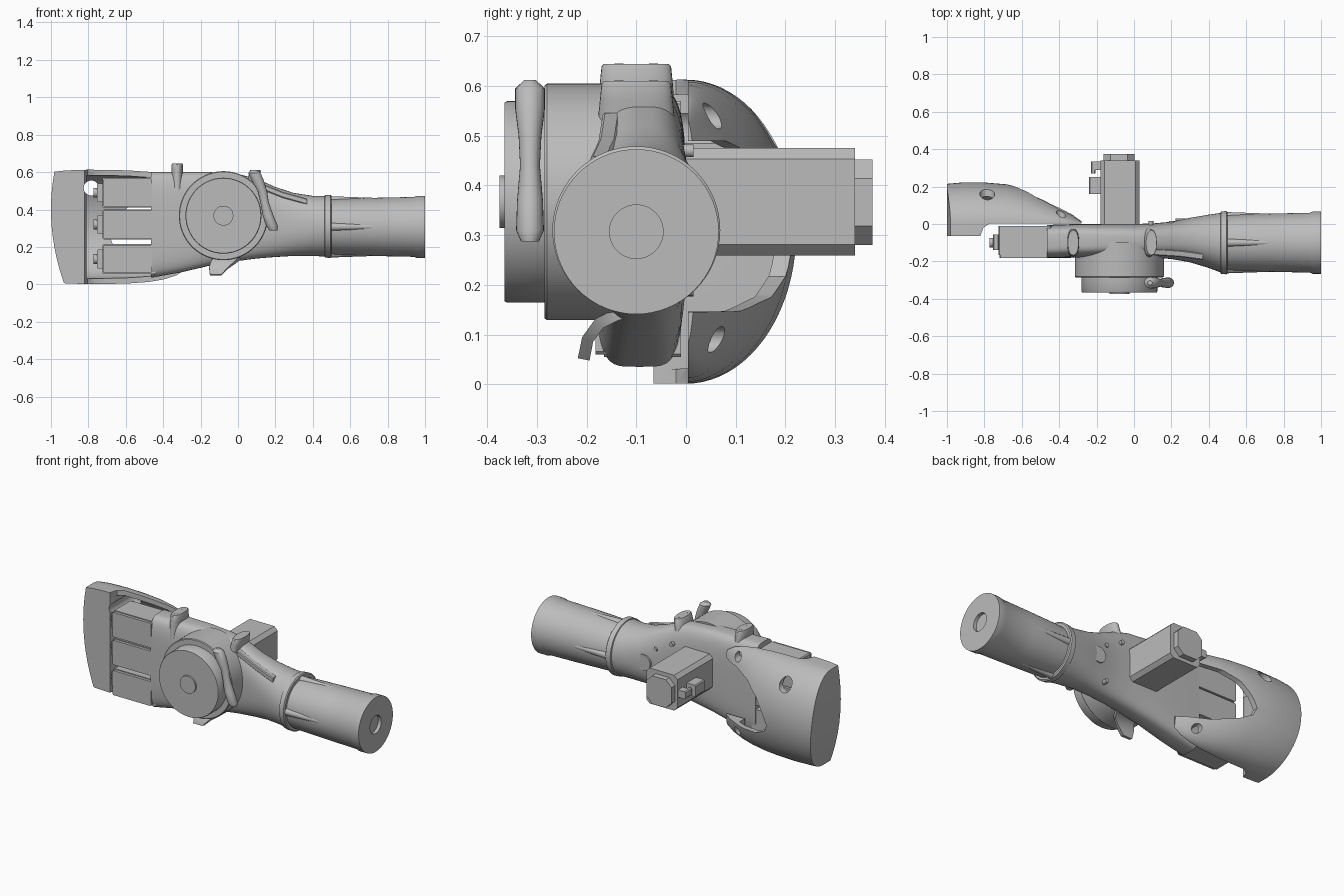
import bpy, bmesh, math
from mathutils import Vector

cube = bpy.data.objects.get("Cube")
if cube:
    bpy.data.objects.remove(cube, do_unlink=True)

grey = bpy.data.materials.new("plain grey")
grey.use_nodes = True
tone = (0.5, 0.5, 0.5, 1)
grey.diffuse_color = tone
grey.node_tree.nodes["Principled BSDF"].inputs["Base Color"].default_value = tone


def ellipse(axis, pos, a, b, ra, rb, power=2, n=48):
    """Superellipse ring across an axis; a and b run over the other two axes in order."""
    pts = []
    for i in range(n):
        t = 2 * math.pi * i / n
        c, s = math.cos(t), math.sin(t)
        p = [a + ra * math.copysign(abs(c) ** (2 / power), c),
             b + rb * math.copysign(abs(s) ** (2 / power), s)]
        p.insert("xyz".index(axis), pos)
        pts.append(p)
    return pts


def chamfered(axis, pos, a, b, ra, rb, cut):
    """Rectangle ring with cut corners."""
    pts = []
    for sa, sb, first in ((1, 1, 0), (-1, 1, 1), (-1, -1, 0), (1, -1, 1)):
        ends = [(ra, rb - cut), (ra - cut, rb)]
        for u, v in (ends[::-1] if first else ends):
            p = [a + sa * u, b + sb * v]
            p.insert("xyz".index(axis), pos)
            pts.append(p)
    return pts


def finish(obj, angle=35):
    bpy.ops.object.select_all(action='DESELECT')
    obj.select_set(True)
    bpy.context.view_layer.objects.active = obj
    bpy.ops.object.shade_smooth_by_angle(angle=math.radians(angle))


def loft(name, rings):
    """Skin a list of rings and cap both ends."""
    bm = bmesh.new()
    rows = [[bm.verts.new(p) for p in r] for r in rings]
    n = len(rows[0])
    for r, s in zip(rows, rows[1:]):
        for i in range(n):
            j = (i + 1) % n
            bm.faces.new((r[i], r[j], s[j], s[i]))
    bm.faces.new(rows[0])
    bm.faces.new(rows[-1])
    bmesh.ops.recalc_face_normals(bm, faces=bm.faces)
    me = bpy.data.meshes.new(name)
    bm.to_mesh(me)
    bm.free()
    me.materials.append(grey)
    obj = bpy.data.objects.new(name, me)
    bpy.context.collection.objects.link(obj)
    finish(obj)
    return obj


def lathe(name, axis, a, b, profile, n=48):
    return loft(name, [ellipse(axis, p, a, b, r, r, n=n) for p, r in profile])


def box(name, lo, hi, cut=0.006):
    a, b = (lo[0] + hi[0]) / 2, (lo[2] + hi[2]) / 2
    ra, rb = (hi[0] - lo[0]) / 2, (hi[2] - lo[2]) / 2
    return loft(name, [chamfered('y', y, a, b, ra, rb, cut) for y in (lo[1], hi[1])])


def carve(obj, cutter):
    mod = obj.modifiers.new("cut", 'BOOLEAN')
    mod.operation = 'DIFFERENCE'
    mod.solver = 'EXACT'
    mod.use_hole_tolerant = True
    mod.object = cutter
    cutter.hide_render = True
    bpy.context.view_layer.objects.active = obj
    bpy.ops.object.modifier_apply(modifier=mod.name)
    bpy.data.objects.remove(cutter, do_unlink=True)


# Forearm tube with a flared end and a shallow socket
lathe("forearm_tube", 'x', -0.1, 0.307,
      [(0.47, 0.145), (0.55, 0.15), (0.75, 0.156), (0.94, 0.16), (0.955, 0.166), (1, 0.166),
       (1, 0.054), (0.98, 0.054), (0.98, 0.01)], 64)
for k in range(4):
    t = math.pi / 2 * k
    y, z = -0.1 + 0.142 * math.cos(t), 0.307 + 0.142 * math.sin(t)
    lathe("forearm_flute_%d" % (k + 1), 'x', y, z, [(0.49, 0.022), (0.6, 0.018), (0.77, 0.012)], 12)

# Palm body, from the round wrist to the flat knuckle end: x, y range, z range, power
stations = [(0.47, -0.262, 0.06, 0.148, 0.472, 2), (0.4, -0.235, 0.05, 0.152, 0.473, 2.1),
            (0.3, -0.205, 0.033, 0.152, 0.488, 2.3), (0.2, -0.187, 0.012, 0.146, 0.52, 2.6),
            (0.1, -0.18, 0.003, 0.138, 0.565, 2.9), (0, -0.178, 0, 0.125, 0.59, 3.2),
            (-0.15, -0.178, 0, 0.1, 0.6, 3.6), (-0.3, -0.18, 0, 0.065, 0.6, 4),
            (-0.465, -0.182, -0.005, 0.035, 0.6, 4.5)]
loft("palm_body", [ellipse('x', x, (y0 + y1) / 2, (z0 + z1) / 2, (y1 - y0) / 2, (z1 - z0) / 2, p, 64)
                   for x, y0, y1, z0, z1, p in stations])
lathe("wrist_collar", 'x', -0.1, 0.31, [(0.46, 0.155), (0.465, 0.167), (0.495, 0.169), (0.5, 0.162),
                                       (0.5, 0.14)], 64)

# Round drive housing on the front
lathe("drive_housing", 'y', -0.078, 0.367, [(-0.1, 0.238), (-0.28, 0.238), (-0.285, 0.234)], 72)
lathe("drive_cover", 'y', -0.078, 0.367, [(-0.28, 0.203), (-0.36, 0.203), (-0.365, 0.2)], 72)
lathe("drive_hub", 'y', -0.078, 0.367, [(-0.36, 0.053), (-0.375, 0.053)])

# Lever beside the drive cover
path = [(0.085, 0.612, 0.012), (0.088, 0.595, 0.03), (0.105, 0.555, 0.03), (0.13, 0.5, 0.023),
        (0.142, 0.44, 0.02), (0.16, 0.37, 0.026), (0.183, 0.31, 0.028), (0.19, 0.287, 0.018)]
loft("lever", [ellipse('z', z, x, -0.314, r * 1.1, r, n=24) for x, z, r in path])

# Hooked trigger below: y, z, x range, with a thin rectangular section
hook = [(-0.09, 0.15, -0.1, 0.02), (-0.14, 0.14, -0.12, 0.01), (-0.175, 0.122, -0.14, -0.01),
        (-0.198, 0.09, -0.155, -0.05), (-0.206, 0.05, -0.15, -0.09)]
rings = []
for i, (y, z, x0, x1) in enumerate(hook):
    nxt, prv = hook[min(i + 1, 4)], hook[max(i - 1, 0)]
    side = Vector((0, prv[1] - nxt[1], nxt[0] - prv[0])).normalized() * 0.012
    mid = Vector((0, y, z))
    rings.append([tuple(mid + side * s + Vector((x, 0, 0))) for x, s in
                  ((x0, 1), (x1, 1), (x1, -1), (x0, -1))])
loft("trigger", rings)

# Upright pegs on the top edge, each with two flush screws
for label, x, top, lean in (("rear", -0.325, 0.645, 0), ("fore", 0.075, 0.61, 0.2)):
    levels = [(0.5, 1.15), (top - 0.04, 1.05), (top - 0.005, 1), (top, 0.93)]
    loft(label + "_peg", [ellipse('z', z, x + lean * (z - 0.52), -0.1, 0.03 * s, 0.07 * s, 2.3, 32)
                          for z, s in levels])
    for y in (-0.135, -0.065):
        lathe(label + "_peg_screw", 'z', x + lean * (top - 0.52), y, [(top - 0.01, 0.009),
                                                                     (top + 0.001, 0.009)], 12)

# Strip on the upper slope of the wrist, and fittings on its back
loft("wrist_strip", [chamfered('x', x, y, z, 0.018, 0.016, 0.005) for x, y, z in
                     ((0.11, -0.15, 0.53), (0.24, -0.158, 0.478), (0.37, -0.175, 0.442))])
lathe("back_plug", 'y', 0.27, 0.32, [(-0.02, 0.048), (0.03, 0.048)], 32)
for x, z in ((0.2, 0.41), (0.2, 0.19), (0.09, 0.47)):
    lathe("back_stud", 'y', x, z, [(-0.08, 0.013), (0.015, 0.013)], 16)

# Motor standing out of the back
loft("motor", [chamfered('y', y, -0.075, 0.367, 0.105, 0.108, 0.022) for y in (-0.05, 0.34)])
loft("motor_cap", [chamfered('y', y, -0.08, 0.366, 0.084, 0.086, 0.038) for y in (0.33, 0.375)])
box("motor_plug", (-0.24, 0.16, 0.33), (-0.17, 0.25, 0.40))
box("motor_socket", (-0.22, 0.29, 0.345), (-0.17, 0.335, 0.39))
box("motor_socket_hook", (-0.23, 0.27, 0.345), (-0.205, 0.335, 0.39))

# Three knuckle blocks with end fittings
for k, z in enumerate((0.135, 0.32, 0.49)):
    n = "_%d" % (k + 1)
    box("knuckle_block" + n, (-0.725, -0.165, z - 0.08), (-0.44, -0.01, z + 0.08))
    box("knuckle_face" + n, (-0.72, -0.182, z - 0.075), (-0.46, -0.16, z + 0.075))
    box("knuckle_end" + n, (-0.755, -0.14, z - 0.05), (-0.72, -0.055, z + 0.05))
    lathe("knuckle_pin" + n, 'x', -0.1, z, [(-0.772, 0.026), (-0.75, 0.026)], 16)


# Curved hand guard, hollowed out and open between its two arms
def guard_ring(x, depth, rz, front, n=40):
    arc = []
    for i in range(n + 1):
        t = math.pi * i / n - math.pi / 2
        arc.append((depth * math.cos(t), 0.307 + rz * math.sin(t)))
    arc = [(front, arc[0][1])] + arc + [(front, arc[-1][1])]
    return [(x, y, z) for y, z in arc]


def prism(name, axis, outline, lo, hi):
    """Straight block with an outline across the y or z axis."""
    return loft(name, [[(a, p, b) if axis == 'y' else (a, b, p) for a, b in outline] for p in (lo, hi)])


outline = [(-1.05, 0.21, 0.287), (-0.92, 0.222, 0.302), (-0.8, 0.222, 0.306), (-0.68, 0.212, 0.305),
           (-0.58, 0.19, 0.302), (-0.48, 0.147, 0.295), (-0.4, 0.105, 0.282), (-0.33, 0.065, 0.26),
           (-0.28, 0.02, 0.23)]
guard = loft("hand_guard", [guard_ring(x, d, r, -0.065) for x, d, r in outline])

end = [(-1 + 0.45 * (z - 0.4) ** 2, z) for z in (i * 0.05 - 0.05 for i in range(16))]
carve(guard, prism("end_trim", 'y', [(-1.3, -0.05)] + end + [(-1.3, 0.7)], -0.3, 0.5))
carve(guard, prism("front_trim", 'z', [(-0.82, -0.3), (-0.82, -0.06), (-0.805, -0.02), (-0.77, 0.004),
                                      (0.2, 0.004), (0.2, -0.3)], -1, 2))
inside = [(-0.811, 0.222, 0.306)] + outline[3:7]
carve(guard, loft("hollow", [guard_ring(x, d - 0.034, r - 0.03, -0.31) for x, d, r in inside]))
gap = [(0, 0.49), (-0.4, 0.49), (-0.51, 0.462), (-0.6, 0.403), (-0.66, 0.325), (-0.69, 0.26),
       (-0.67, 0.217), (-0.59, 0.177), (-0.45, 0.147), (0, 0.143)]
carve(guard, prism("arm_gap", 'y', gap, -0.21, 0.51))
for x, z, r in ((-0.785, 0.515, 0.04), (-0.39, 0.54, 0.026), (-0.39, 0.09, 0.026)):
    carve(guard, lathe("hole", 'y', x, z, [(-0.3, r), (0.5, r)], 32))
finish(guard)
